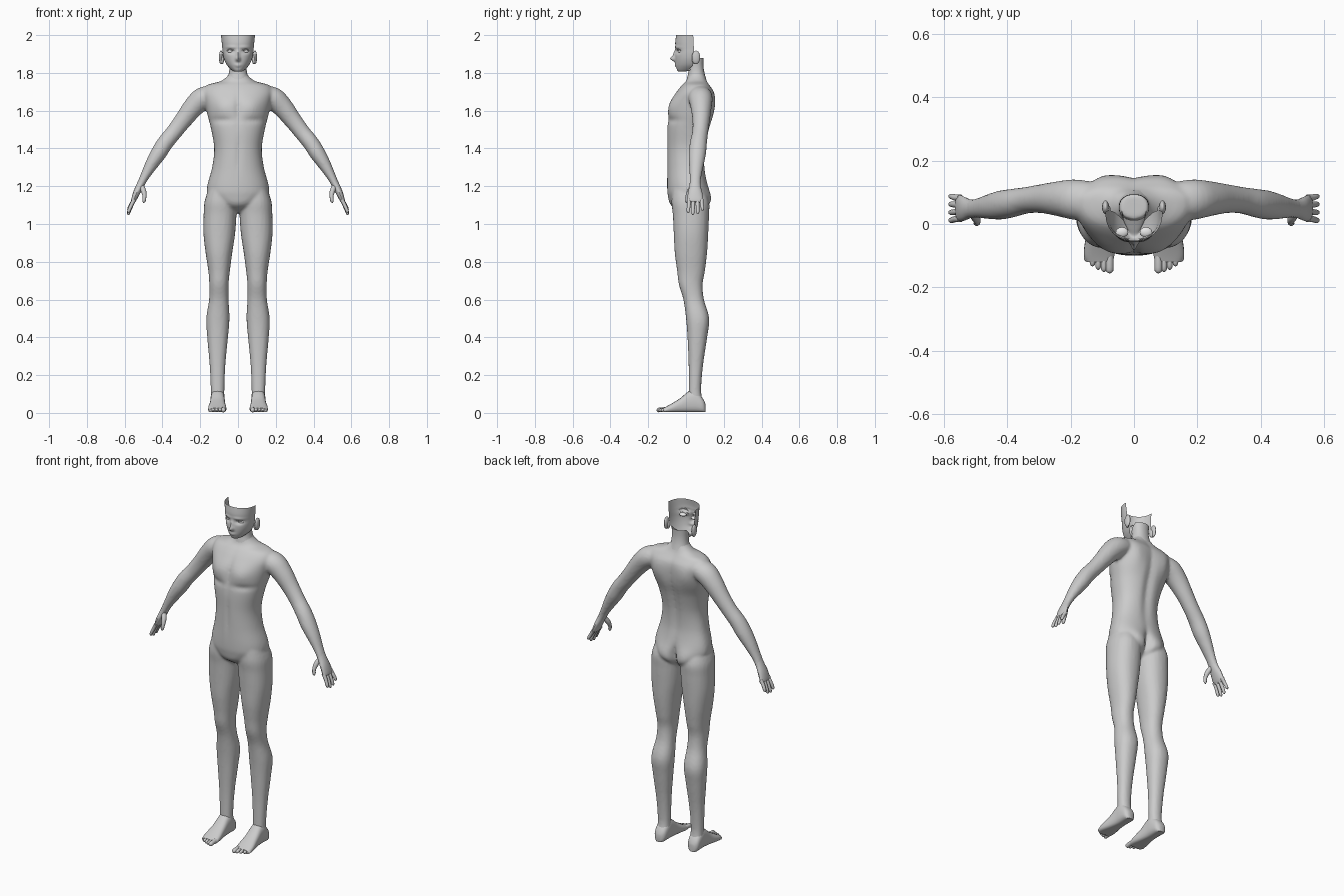
import bpy, bmesh
from math import sin, cos, pi, exp
from mathutils import Vector

cube = bpy.data.objects.get("Cube")
if cube:
    bpy.data.objects.remove(cube)


def material(name, value):
    m = bpy.data.materials.new(name)
    m.use_nodes = True
    m.diffuse_color = (value, value, value, 1)
    m.node_tree.nodes["Principled BSDF"].inputs["Base Color"].default_value = m.diffuse_color
    return m


skin = material("grey skin", 0.6)
pale = material("pale eye grey", 0.8)


def finish(bm, name, mat=skin, mirror=False, angle=40):
    bmesh.ops.recalc_face_normals(bm, faces=bm.faces)
    me = bpy.data.meshes.new(name)
    bm.to_mesh(me)
    bm.free()
    ob = bpy.data.objects.new(name, me)
    bpy.context.collection.objects.link(ob)
    me.materials.append(mat)
    bpy.ops.object.select_all(action='DESELECT')
    ob.select_set(True)
    bpy.context.view_layer.objects.active = ob
    bpy.ops.object.shade_smooth_by_angle(angle=angle * pi / 180)
    if mirror:
        ob.modifiers.new("Mirror", 'MIRROR').use_mirror_merge = False
    return ob


def spline(rows, steps):
    """Smoothly interpolate rows of numbers."""
    out = []
    for i in range(len(rows) - 1):
        a, b, c, d = (rows[max(0, min(len(rows) - 1, i + k))] for k in (-1, 0, 1, 2))
        for s in range(steps):
            t = s / steps
            out.append([q + t * ((r - p) / 2 + t * ((p - 2.5 * q + 2 * r - e / 2)
                        + t * (1.5 * (q - r) + (e - p) / 2))) for p, q, r, e in zip(a, b, c, d)])
    return out + [list(rows[-1])]


def skin_rings(bm, rings, cap=True, closed=True):
    vs = [[bm.verts.new(p) for p in ring] for ring in rings]
    n = len(vs[0])
    for a, b in zip(vs, vs[1:]):
        for i in range(n if closed else n - 1):
            j = (i + 1) % n
            bm.faces.new((a[i], a[j], b[j], b[i]))
    if cap:
        bm.faces.new(vs[0])
        bm.faces.new(vs[-1])


def power(v, p):
    return abs(v) ** p * (1 if v > 0 else -1)


def level_ring(z, x0, x1, yc, yf, yb, n=24, p=0.9):
    """Horizontal section between x0 and x1, widest at yc."""
    pts = []
    for i in range(n):
        a = 2 * pi * i / n
        s = power(sin(a), p)
        pts.append(Vector(((x0 + x1) / 2 + (x1 - x0) / 2 * power(cos(a), p),
                           yc + s * (yb - yc if s > 0 else yc - yf), z)))
    return pts


def tube(bm, rows, steps=3, n=12, side=1):
    """Limb along a path; rows are x, y, z, radius across, radius in y."""
    rows = spline(rows, steps)
    rings = []
    for i, (x, y, z, r, ry) in enumerate(rows):
        d = Vector(rows[min(i + 1, len(rows) - 1)][:3]) - Vector(rows[max(i - 1, 0)][:3])
        d.normalize()
        u = d.cross(Vector((0, 1, 0))).normalized()
        v = u.cross(d)
        pts = [Vector((x, y, z)) + u * r * cos(2 * pi * k / n) + v * ry * sin(2 * pi * k / n)
               for k in range(n)]
        rings.append([Vector((q.x * side, q.y, q.z)) for q in pts])
    skin_rings(bm, rings)


def ball(bm, centre, size):
    r = bmesh.ops.create_uvsphere(bm, u_segments=16, v_segments=10, radius=1)
    for v in r["verts"]:
        v.co = Vector(a * b + c for a, b, c in zip(v.co, size, centre))


def hill(x, z, cx, cz, wx, wz):
    return exp(-((x - cx) / wx) ** 2 - ((z - cz) / wz) ** 2)


# Torso: height, half width, widest y, front y, back y
torso = [(1.06, .03, .03, -.02, .07), (1.1, .1, .03, -.08, .11), (1.15, .158, .03, -.096, .115),
         (1.2, .163, .03, -.1, .115), (1.3, .137, .02, -.1, .1), (1.4, .126, .015, -.1, .105),
         (1.5, .142, .02, -.1, .125), (1.58, .162, .04, -.092, .147), (1.65, .178, .055, -.077, .153),
         (1.7, .188, .068, -.05, .147), (1.735, .165, .072, -.022, .125),
         (1.757, .09, .067, .0, .112), (1.79, .05, .055, .012, .1), (1.81, .046, .053, .016, .095)]
body = bmesh.new()
rings = []
for z, w, yc, yf, yb in spline(torso, 6):
    ring = level_ring(z, -w, w, yc, yf, yb, 56)
    for q in ring:
        x = abs(q.x)
        if q.y < yc:  # chest, breastbone and belly line
            q.y -= .014 * hill(x, z, .075, 1.62, .06, .05)
            q.y += .008 * hill(x, z, 0, 1.61, .014, .09) + .006 * hill(x, z, 0, 1.37, .012, .1)
            q.y += .01 * hill(x, z, .09, 1.55, .06, .015)
        else:  # spine, shoulder blades and buttocks
            q.y -= .014 * hill(x, z, 0, 1.5, .025, .22) + .03 * hill(x, z, 0, 1.12, .018, .07)
            q.y += .012 * hill(x, z, .1, 1.64, .045, .07) + .026 * hill(x, z, .075, 1.13, .06, .055)
    rings.append(ring)
skin_rings(body, rings)

# Legs: height, inner x, outer x, front y, back y
leg = [(1.2, .03, .15, -.07, .09), (1.12, .008, .177, -.077, .122), (1.05, .008, .182, -.07, .122),
       (.95, .015, .183, -.065, .118), (.85, .03, .172, -.06, .112), (.75, .043, .157, -.047, .1),
       (.68, .05, .152, -.038, .088), (.6, .05, .153, -.014, .095), (.5, .045, .168, 0, .123),
       (.4, .053, .163, .008, .112), (.25, .067, .15, .014, .09), (.12, .072, .144, .014, .08),
       (.06, .071, .144, .014, .09), (.025, .075, .14, .02, .095)]
# Arms: path, radius across, radius in y
arm = [(.12, .07, 1.685, .05, .06), (.185, .077, 1.665, .06, .064), (.235, .08, 1.62, .055, .056),
       (.29, .08, 1.55, .047, .046), (.34, .075, 1.485, .043, .042), (.385, .066, 1.43, .043, .045),
       (.42, .06, 1.375, .042, .046), (.455, .055, 1.32, .035, .04), (.495, .05, 1.25, .024, .031),
       (.517, .048, 1.205, .02, .03)]
for side in (1, -1):
    skin_rings(body, [level_ring(z, side * a, side * b, (f + k) / 2, f, k)
                      for z, a, b, f, k in spline(leg, 4)])
    tube(body, arm, 4, 24, side)
ob = finish(body, "body")
remesh = ob.modifiers.new("Blend limbs", 'REMESH')
remesh.mode = 'VOXEL'
remesh.voxel_size = .008
remesh.use_smooth_shade = True
soften = ob.modifiers.new("Soften joins", 'SMOOTH')
soften.factor, soften.iterations = .5, 4

# Hands: palm, fingers, thumb
hand = bmesh.new()
tube(hand, [(.505, .049, 1.23, .021, .028), (.52, .048, 1.2, .02, .03), (.537, .048, 1.165, .018, .038),
            (.553, .05, 1.125, .013, .042), (.557, .05, 1.115, .008, .038)], 3, 16)
for y, length in ((.016, .88), (.038, 1), (.061, .95), (.083, .72)):
    yt = .05 + (y - .05) * 1.12
    tube(hand, [(.549, y, 1.13, .011, .011), (.563, y, 1.13 - .03 * length, .01, .01),
                (.575, yt, 1.13 - .06 * length, .009, .009),
                (.58, yt, 1.13 - .077 * length, .007, .007),
                (.581, yt, 1.13 - .082 * length, .002, .002)], 2, 10)
tube(hand, [(.513, .04, 1.205, .013, .014), (.5, .02, 1.175, .014, .014), (.495, .006, 1.145, .01, .01),
            (.498, .002, 1.122, .009, .008), (.5, .002, 1.112, .002, .002)], 3, 10)
finish(hand, "hands", mirror=True)

# Feet: y, inner x, outer x, top, and five toes each
foot = bmesh.new()
rings = []
for y, a, b, top in spline([(.104, .095, .125, .045), (.09, .076, .142, .075), (.05, .07, .146, .12),
                            (.015, .07, .146, .115), (-.03, .067, .15, .078), (-.07, .062, .157, .053),
                            (-.1, .062, .158, .036), (-.12, .068, .15, .026)], 3):
    rings.append([Vector(((a + b) / 2 + (b - a) / 2 * power(cos(t), .7), y,
                          max(.004, top / 2 + top / 2 * power(sin(t), .8))))
                  for t in (2 * pi * k / 20 for k in range(20))])
skin_rings(foot, rings)
for k in range(5):
    x, tip, r = .077 + .018 * k, -.155 + .002 * k + .0018 * k * k, .0125 if k == 0 else .009
    tube(foot, [(x, -.09, .02, r, r), (x, tip + .02, .017, r, r),
                (x, tip + .006, .013, r * .9, r * .9), (x, tip, .011, .003, .003)], 3, 10)
finish(foot, "feet", mirror=True)

# Neck: open tube, cut lower under the chin
neck = bmesh.new()
rings = []
for z, w, f, b in ((1.765, .06, .004, .108), (1.79, .05, .01, .1), (1.82, .046, .012, .094),
                   (1.85, .046, .012, .092), (1.88, .048, .012, .094)):
    ring = level_ring(z, -w, w, (f + b) / 2, f, b)
    for q in ring:
        q.z -= max(0, z - 1.79) * .55 * max(0, min(1, (.065 - q.y) / .05))
    rings.append(ring)
skin_rings(neck, rings, cap=False)
finish(neck, "neck")

# Face: open shell; height, half width, front y, rear edge y
face_rows = [(1.832, .04, .012, .045), (1.818, .035, -.015, .03), (1.808, .022, -.036, .0),
             (1.815, .034, -.047, .012), (1.84, .058, -.054, .035), (1.87, .073, -.057, .042),
             (1.9, .08, -.057, .043), (1.93, .083, -.055, .042), (1.96, .086, -.057, .04),
             (2.0, .09, -.052, .038)]
face = bmesh.new()
rings = []
for i, (z, w, f, b) in enumerate(spline(face_rows, 5)):
    ring = []
    for k in range(49):
        a = pi * k / 48
        q = Vector((w * power(cos(a), .9), b - (b - f) * power(sin(a), .85), z))
        x = abs(q.x)
        if i > 12:
            q.y -= .024 * hill(x, z, 0, 1.874, .011, .012) + .011 * hill(x, z, 0, 1.897, .009, .022)
            q.y -= .006 * hill(x, z, 0, 1.843, .018, .005) + .005 * hill(x, z, 0, 1.835, .014, .004)
            q.y += .012 * hill(x, z, .038, 1.914, .021, .011)
            q.y -= .005 * hill(x, z, .035, 1.936, .03, .007)
        ring.append(q)
    rings.append(ring)
skin_rings(face, rings, cap=False, closed=False)
finish(face, "face", angle=60)

# Ears
ears = bmesh.new()
ball(ears, (.09, .053, 1.882), (.011, .022, .036))
ball(ears, (.084, .046, 1.87), (.01, .014, .024))
finish(ears, "ears", mirror=True)

# Eyes, lids and brows
eyes = bmesh.new()
ball(eyes, (.038, -.026, 1.914), (.02, .016, .009))
finish(eyes, "eyes", pale, mirror=True)
lids = bmesh.new()
for z, lift, r in ((1.921, .004, .0022), (1.938, .007, .003)):
    tube(lids, [(.014, -.047, z - lift, .001, .001), (.035, -.046, z + lift / 2, r, r),
                (.05, -.038, z + lift / 2, r, r), (.064, -.022, z - lift / 2, .001, .001)], 3, 8)
finish(lids, "eyelids_and_brows", mirror=True)
